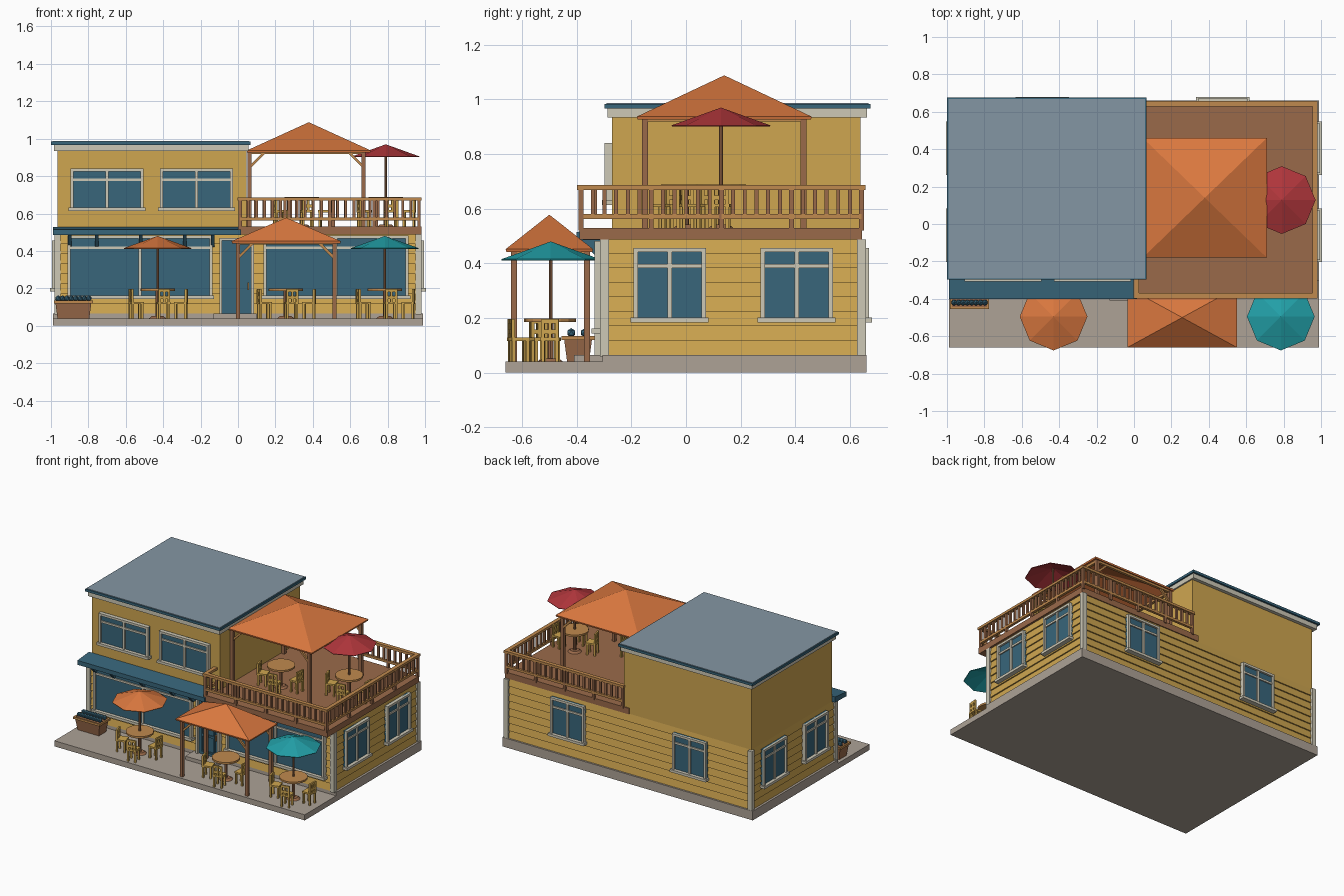
import bpy, bmesh, math
from mathutils import Matrix, Vector

if "Cube" in bpy.data.objects:
    bpy.data.objects.remove(bpy.data.objects["Cube"])


def material(name, code):
    rgb = [int(code[i:i + 2], 16) / 255 for i in (0, 2, 4)]
    lin = [c / 12.92 if c < 0.04 else ((c + 0.055) / 1.055) ** 2.4 for c in rgb]
    m = bpy.data.materials.new(name)
    m.use_nodes = True
    m.diffuse_color = (*lin, 1)
    m.node_tree.nodes["Principled BSDF"].inputs["Base Color"].default_value = (*lin, 1)
    return m


YELLOW = material("mustard yellow", "CFA650")
CREAM = material("cream trim", "CDC8B6")
BLUE = material("slate blue", "38667B")
GREY = material("roof grey", "8496A4")
STONE = material("paving stone", "ADA296")
BROWN = material("deck brown", "9A6A4A")
WOOD = material("tan wood", "C08A4E")
ORANGE = material("orange canvas", "DA783F")
RED = material("red canvas", "B0363B")
TEAL = material("teal canvas", "22A0A8")


def finish(name, bm, mat):
    bmesh.ops.recalc_face_normals(bm, faces=bm.faces)
    me = bpy.data.meshes.new(name)
    bm.to_mesh(me)
    bm.free()
    ob = bpy.data.objects.new(name, me)
    me.materials.append(mat)
    bpy.context.collection.objects.link(ob)
    return ob


def add_box(bm, x, y, z, place=Matrix()):
    size = Matrix.Diagonal((x[1] - x[0], y[1] - y[0], z[1] - z[0], 1))
    mid = Matrix.Translation((sum(x) / 2, sum(y) / 2, sum(z) / 2))
    bmesh.ops.create_cube(bm, size=1, matrix=place @ mid @ size)


def boxes(name, mat, items, place=Matrix()):
    bm = bmesh.new()
    for it in items:
        add_box(bm, *it, place)
    return finish(name, bm, mat)


def around(c, r):
    return (c - r, c + r)


def turn(x, y, z=0, deg=0):
    return Matrix.Translation((x, y, z)) @ Matrix.Rotation(math.radians(deg), 4, 'Z')


def add_cyl(bm, x, y, z0, z1, r, n, r2=None):
    bmesh.ops.create_cone(bm, cap_ends=True, segments=n, radius1=r, radius2=r if r2 is None else r2,
                          depth=z1 - z0, matrix=Matrix.Translation((x, y, (z0 + z1) / 2)))


def loft(name, mat, rings):
    """Skin a stack of rings with closed ends."""
    bm = bmesh.new()
    loops = [[bm.verts.new(p) for p in ring] for ring in rings]
    n = len(loops[0])
    for a, b in zip(loops, loops[1:]):
        for i in range(n):
            bm.faces.new((a[i], a[(i + 1) % n], b[(i + 1) % n], b[i]))
    bm.faces.new(loops[0])
    bm.faces.new(loops[-1])
    return finish(name, bm, mat)


def rect(x, y, z, g=0):
    return [(x[0] - g, y[0] - g, z), (x[1] + g, y[0] - g, z), (x[1] + g, y[1] + g, z), (x[0] - g, y[1] + g, z)]


def canopy(name, mat, rim, apex, thick):
    """Open, thin shell rising from a rim to a point."""
    bm = bmesh.new()
    tip = bm.verts.new(apex)
    vs = [bm.verts.new(p) for p in rim]
    for i, v in enumerate(vs):
        bm.faces.new((v, vs[(i + 1) % len(vs)], tip))
    ob = finish(name, bm, mat)
    s = ob.modifiers.new("thickness", 'SOLIDIFY')
    s.thickness = thick
    s.offset = -1


# Ground: patio, foundation and doorstep
boxes("patio", STONE, [((-.99, .99), (-.66, -.3), (0, .04)), ((-.99, .99), (-.305, .66), (0, .065)),
                       ((-.13, .1), (-.41, -.3), (.04, .065))])

# Clapboard ground floor
X, Y, rings, n = (-.965, .965), (-.3, .638), [], 8
for i in range(n):
    z = .065 + i * .053
    rings += [rect(X, Y, z, .009), rect(X, Y, z + .053)]
loft("ground_floor_walls", YELLOW, rings)
boxes("corner_boards", CREAM, [(around(sx * .965, .016), around(y, .016), (.06, .487))
                               for sx in (-1, 1) for y in (-.298, .642)])

# Upper floor and roof
boxes("upper_floor_walls", YELLOW, [((-.965, .045), (-.27, .638), (.48, .95))])
boxes("roof_cornice", CREAM, [((-.985, .055), (-.288, .662), (.934, .967))])
boxes("roof_edge", BLUE, [((-1, .066), (-.298, .675), (.967, .984))])
boxes("roof_top", GREY, [((-.993, .059), (-.291, .668), (.98, .987))])


def window(name, x, y, deg, w, z0, z1, bar_z):
    """Framed window with a centre bar, a cross bar and a sill."""
    p, h, t, d = turn(x, y, 0, deg), w / 2, .016, (-.03, 0)
    boxes(name + "_glass", BLUE, [((-h, h), (-.016, 0), (z0, z1))], p)
    boxes(name + "_frame", CREAM, [
        ((-h, -h + t), d, (z0, z1)), ((h - t, h), d, (z0, z1)), ((-h, h), d, (z1 - t, z1)),
        ((-h - .01, h + .01), (-.04, 0), (z0 - .012, z0 + .006)),
        (around(0, .008), (-.026, 0), (z0, z1)), ((-h, h), (-.024, 0), around(bar_z, .007))], p)


for x in (-.7, -.222):
    window("upper_window", x, -.268, 0, .39, .625, .84, .78)
for x in (-.525, .525):
    window("shop_window", x, -.305, 0, .775, .155, .482, .417)
for y in (-.06, .405):
    window("side_window", .965, y, 90, .265, .195, .457, .39)
    window("side_window", -.965, y, -90, .265, .195, .457, .39)
for x in (-.49, .475):
    window("back_window", x, .64, 180, .265, .195, .457, .39)

# Door
boxes("door_frame", CREAM, [((-.1, -.085), (-.335, -.3), (.065, .467)), ((.07, .085), (-.335, -.3), (.065, .467)),
                            ((-.1, .085), (-.335, -.3), (.455, .47))])
boxes("door_leaf", BLUE, [((-.085, .07), (-.32, -.3), (.065, .455)),
                          ((-.06, -.05), (-.328, -.3), (.09, .44)), ((.035, .045), (-.328, -.3), (.09, .44)),
                          ((-.06, .045), (-.328, -.3), (.2, .215)), ((-.06, .045), (-.328, -.3), (.43, .44)),
                          ((-.06, .045), (-.328, -.3), (.085, .095))])
boxes("door_handle", WOOD, [(around(.055, .004), (-.335, -.31), (.19, .23))])

# Shop awning with brackets
profile = [(-.27, .527), (-.4, .515), (-.4, .484), (-.27, .487)]
loft("awning", BLUE, [[(x, y, z) for y, z in profile] for x in (-.99, .015)])
bracket = [(-.385, .488), (-.3, .488), (-.3, .42), (-.325, .42)]
for x in (-.9, -.755, -.52, -.285, -.135):
    loft("awning_bracket", BLUE, [[(x + s, y, z) for y, z in bracket] for s in (-.01, .01)])

# Roof terrace deck
boxes("terrace_deck", BROWN, [((.0, .98), (-.39, .645), (.487, .53))])


def railing(name, a, b):
    """Straight balustrade between two points."""
    a, b = Vector(a), Vector(b)
    run = b - a
    length = run.length
    p = turn(a.x, a.y, 0, math.degrees(math.atan2(run.y, run.x)))
    boxes(name + "_rails", WOOD, [((-.014, length + .014), around(0, .014), (.669, .686)),
                                  ((0, length), around(0, .009), (.563, .58))], p)
    n = max(2, round(length / .043))
    bars = [(around(length * i / n, .007), around(0, .007), (.57, .67)) for i in range(1, n)]
    posts = [(around(length * i / 4, .009), around(0, .009), (.52, .67)) for i in range(5)]
    boxes(name + "_balusters", BROWN, bars + (posts if length > .3 else []), p)


railing("front_railing", (.012, -.384), (.968, -.384))
railing("side_railing", (.968, -.384), (.968, .643))
railing("back_railing", (.968, .643), (.05, .643))
railing("short_railing", (.012, -.384), (.012, -.28))


def pavilion(name, x, y, z0, eave, top, px, py):
    """Four posts, beams and braces below a hipped canvas roof."""
    cx, cy = sum(x) / 2, sum(y) / 2
    canopy(name + "_roof", ORANGE, rect(x, y, eave), (cx, cy, top), .012)
    boxes(name + "_posts", BROWN, [(around(a, .011), around(b, .011), (z0, eave + .005)) for a in px for b in py])
    zb = (eave - .018, eave + .002)
    boxes(name + "_beams", WOOD, [((px[0], px[1]), around(b, .009), zb) for b in py] +
          [(around(a, .009), (py[0], py[1]), zb) for a in px])
    bm = bmesh.new()
    for a, s in zip(px, (1, -1)):
        for b in py:
            tilt = Matrix.Translation((a + s * .04, b, eave - .05)) @ Matrix.Rotation(s * math.radians(45), 4, 'Y')
            add_box(bm, around(0, .007), around(0, .007), around(0, .058), tilt)
    finish(name + "_braces", bm, WOOD)


pavilion("patio_pavilion", (-.035, .55), (-.66, -.34), .04, .452, .578, (0, .515), (-.63, -.362))
pavilion("terrace_pavilion", (.047, .71), (-.18, .46), .53, .937, 1.088, (.062, .672), (-.15, .43))


def umbrella(name, mat, x, y, z):
    rim = [(x + .181 * math.cos(k * math.pi / 4), y + .181 * math.sin(k * math.pi / 4), z + .375) for k in range(8)]
    canopy(name + "_canopy", mat, rim, (x, y, z + .44), .004)
    bm = bmesh.new()
    add_cyl(bm, x, y, z, z + .432, .007, 8)
    finish(name + "_pole", bm, BROWN)


def chair(x, y, z, deg):
    """Slatted chair facing local +y."""
    legs = [(around(a, .006), around(b, .006), (0, .08)) for a in (-.026, .026) for b in (-.026, .026)]
    back = [(around(a, .006), around(-.028, .006), (.08, .155)) for a in (-.026, 0, .026)]
    rails = [((-.03, .03), around(-.028, .005), around(h, .008)) for h in (.11, .148)]
    boxes("chair", YELLOW, legs + back + rails + [(around(0, .034), around(0, .034), (.076, .088))],
          turn(x, y, z, deg))


def table_set(x, y, z):
    bm = bmesh.new()
    add_cyl(bm, x, y, z + .145, z + .158, .092, 16)
    finish("table_top", bm, WOOD)
    bm = bmesh.new()
    add_cyl(bm, x, y, z, z + .15, .011, 8)
    add_cyl(bm, x, y, z, z + .012, .045, 12, .03)
    finish("table_leg", bm, BROWN)
    for dx, dy, deg in ((-.115, -.035, -75), (.03, -.115, 10), (.125, 0, 85)):
        chair(x + dx, y + dy, z, deg)


for x, y, z in ((-.43, -.495, .04), (.255, -.5, .04), (.785, -.495, .04), (.34, 0, .53), (.79, .128, .53)):
    table_set(x, y, z)
umbrella("orange_umbrella", ORANGE, -.43, -.495, .04)
umbrella("teal_umbrella", TEAL, .785, -.495, .04)
umbrella("red_umbrella", RED, .79, .128, .53)

# Flared planter crate with round plants
CX, CY = (-.965, -.795), (-.435, -.355)
loft("planter", BROWN, [rect(CX, CY, .04), rect(CX, CY, .13, .012)])
boxes("planter_rim", WOOD, [((-.985, -.775), around(y, .006), (.12, .135)) for y in (-.449, -.341)] +
      [(around(x, .006), (-.455, -.335), (.12, .135)) for x in (-.979, -.781)])
bm = bmesh.new()
for i in range(8):
    for y in (-.42, -.37):
        bmesh.ops.create_icosphere(bm, subdivisions=1, radius=.017,
                                   matrix=Matrix.Translation((-.962 + i * .0235, y, .146)))
finish("plants", bm, BLUE)
